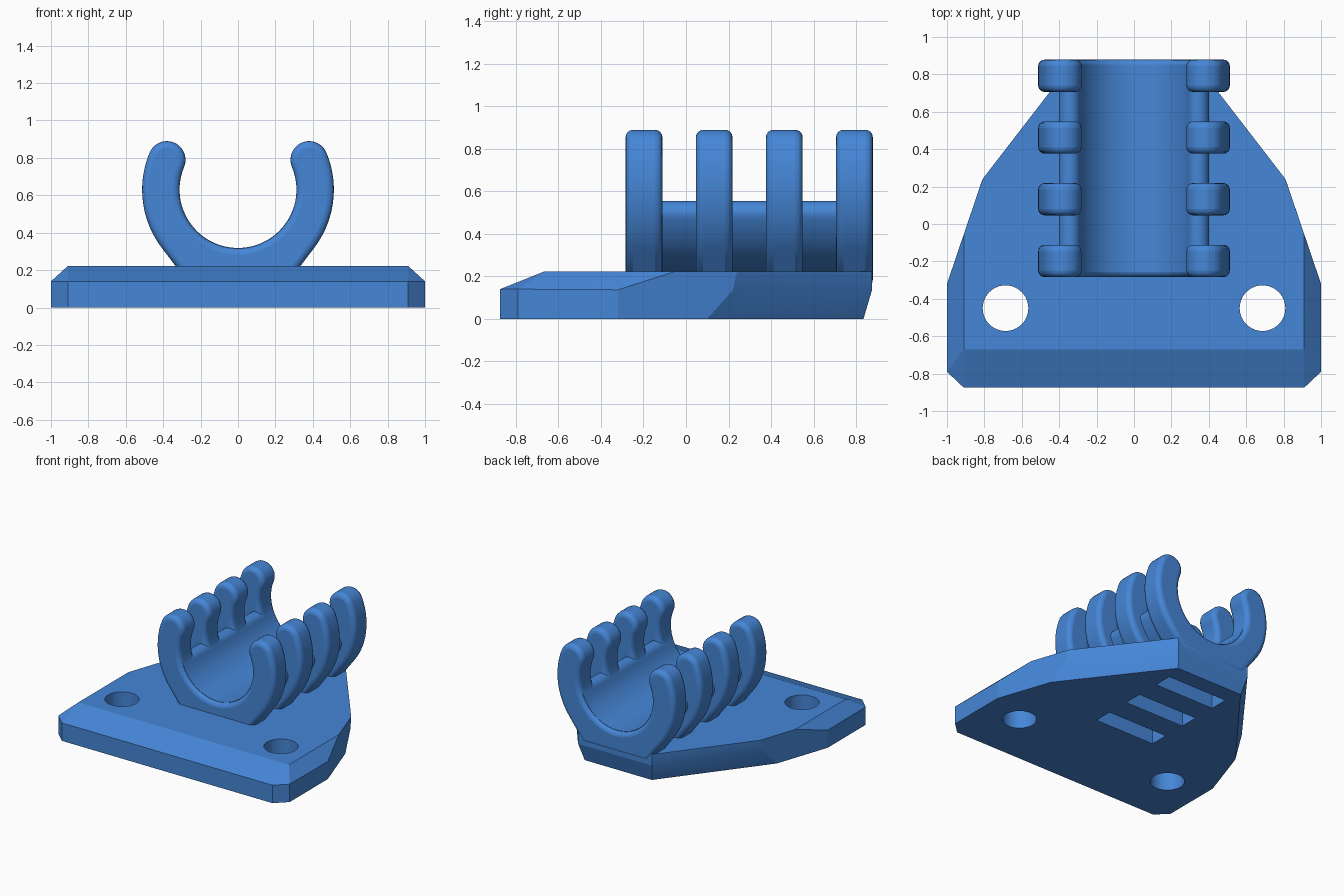
import bpy, bmesh, math
from mathutils import Matrix

if "Cube" in bpy.data.objects:
    bpy.data.objects.remove(bpy.data.objects["Cube"])

blue = bpy.data.materials.new("blue plastic")
blue.diffuse_color = (0.06, 0.24, 0.68, 1)
blue.use_nodes = True
blue.node_tree.nodes["Principled BSDF"].inputs["Base Color"].default_value = blue.diffuse_color

CZ = 0.63                 # height of the clip axis
RIB_W = 0.173             # rib thickness along y
RIBS = [-0.1975 + 0.33 * i for i in range(4)]


def make_object(name, bm):
    bmesh.ops.recalc_face_normals(bm, faces=bm.faces)
    mesh = bpy.data.meshes.new(name)
    bm.to_mesh(mesh)
    bm.free()
    ob = bpy.data.objects.new(name, mesh)
    bpy.context.collection.objects.link(ob)
    mesh.materials.append(blue)
    return ob


def arc(cx, cz, r, a0, a1, n):
    out = []
    for i in range(n + 1):
        a = math.radians(a0 + (a1 - a0) * i / n)
        out.append((cx + r * math.cos(a), cz + r * math.sin(a)))
    return out


def extrude_profile(name, pts, y0, y1):
    bm = bmesh.new()
    face = bm.faces.new([bm.verts.new((x, y0, z)) for x, z in pts])
    ext = bmesh.ops.extrude_face_region(bm, geom=[face])
    moved = [v for v in ext["geom"] if isinstance(v, bmesh.types.BMVert)]
    bmesh.ops.translate(bm, verts=moved, vec=(0, y1 - y0, 0))
    return make_object(name, bm)


def smooth(ob, angle):
    bpy.ops.object.select_all(action="DESELECT")
    ob.select_set(True)
    bpy.context.view_layer.objects.active = ob
    bpy.ops.object.shade_smooth_by_angle(angle=math.radians(angle))


def c_profile(r_in, r_out, end, flank=None):
    """Upward open C with round tips; flank gives straight legs to a flat foot."""
    mid, half = (r_in + r_out) / 2, (r_out - r_in) / 2
    e = math.radians(end)
    cap = arc(mid * math.cos(e), CZ + mid * math.sin(e), half, end, end + 180, 14)
    if flank is None:
        outer = arc(0, CZ, r_out, -90, end, 24)
    else:
        f = math.radians(flank)
        x, z = r_out * math.cos(f), CZ + r_out * math.sin(f)
        foot = 0.15
        outer = [(x + (z - foot) * math.tan(f), foot)]
        outer += arc(0, CZ, r_out, flank, end, 18)
    inner = arc(0, CZ, r_in, end, -90, 30)
    right = outer[:-1] + cap + inner[1:]
    left = [(-x, z) for x, z in reversed(right) if x > 1e-5]
    return right + left


# Mounting plate: convex body with sloped front and sides, drafted back
half_pts = [
    (0.91, -0.875, 0), (1, -0.79, 0), (1, -0.32, 0), (0.857, 0.1, 0), (0.29, 0.835, 0),
    (0.91, -0.875, 0.14), (1, -0.79, 0.14), (1, -0.32, 0.137),
    (0.817, 0.22, 0.135), (0.32, 0.875, 0.135),
    (0.91, -0.67, 0.222), (0.91, -0.055, 0.222), (0.81, 0.24, 0.222), (0.32, 0.875, 0.222)]
bm = bmesh.new()
for x, y, z in half_pts:
    bm.verts.new((x, y, z))
    bm.verts.new((-x, y, z))
bmesh.ops.convex_hull(bm, input=bm.verts)
bmesh.ops.dissolve_limit(bm, angle_limit=math.radians(1), verts=bm.verts, edges=bm.edges)
plate = make_object("mounting_plate", bm)

# Cutters: two screw holes and three strap slots between the ribs
bm = bmesh.new()
for s in (-1, 1):
    bmesh.ops.create_cone(bm, cap_ends=True, segments=48, radius1=0.122, radius2=0.122,
                          depth=1, matrix=Matrix.Translation((s * 0.687, -0.45, 0)))
for y in RIBS[:3]:
    bmesh.ops.create_cube(bm, size=1, matrix=Matrix.Translation((0, y + 0.165, 0))
                          @ Matrix.Diagonal((0.52, 0.145, 1, 1)))
cutter = make_object("hole_cutter", bm)
cutter.hide_render = True
cutter.hide_viewport = True
cut = plate.modifiers.new("holes", "BOOLEAN")
cut.operation = "DIFFERENCE"
cut.solver = "EXACT"
cut.object = cutter
smooth(plate, 15)

# Thin cradle joining the ribs
cradle = extrude_profile("cradle", c_profile(0.3115, 0.425, -21), RIBS[0] - 0.06, RIBS[3] + 0.06)
smooth(cradle, 35)

# Four rounded C-shaped ribs
for i, y in enumerate(RIBS):
    rib = extrude_profile(f"clip_rib_{i + 1}", c_profile(0.3125, 0.5125, 22.8, -37),
                          y - RIB_W / 2, y + RIB_W / 2)
    bev = rib.modifiers.new("rounded_edges", "BEVEL")
    bev.width = 0.035
    bev.segments = 4
    bev.limit_method = "ANGLE"
    bev.angle_limit = math.radians(60)
    smooth(rib, 40)
